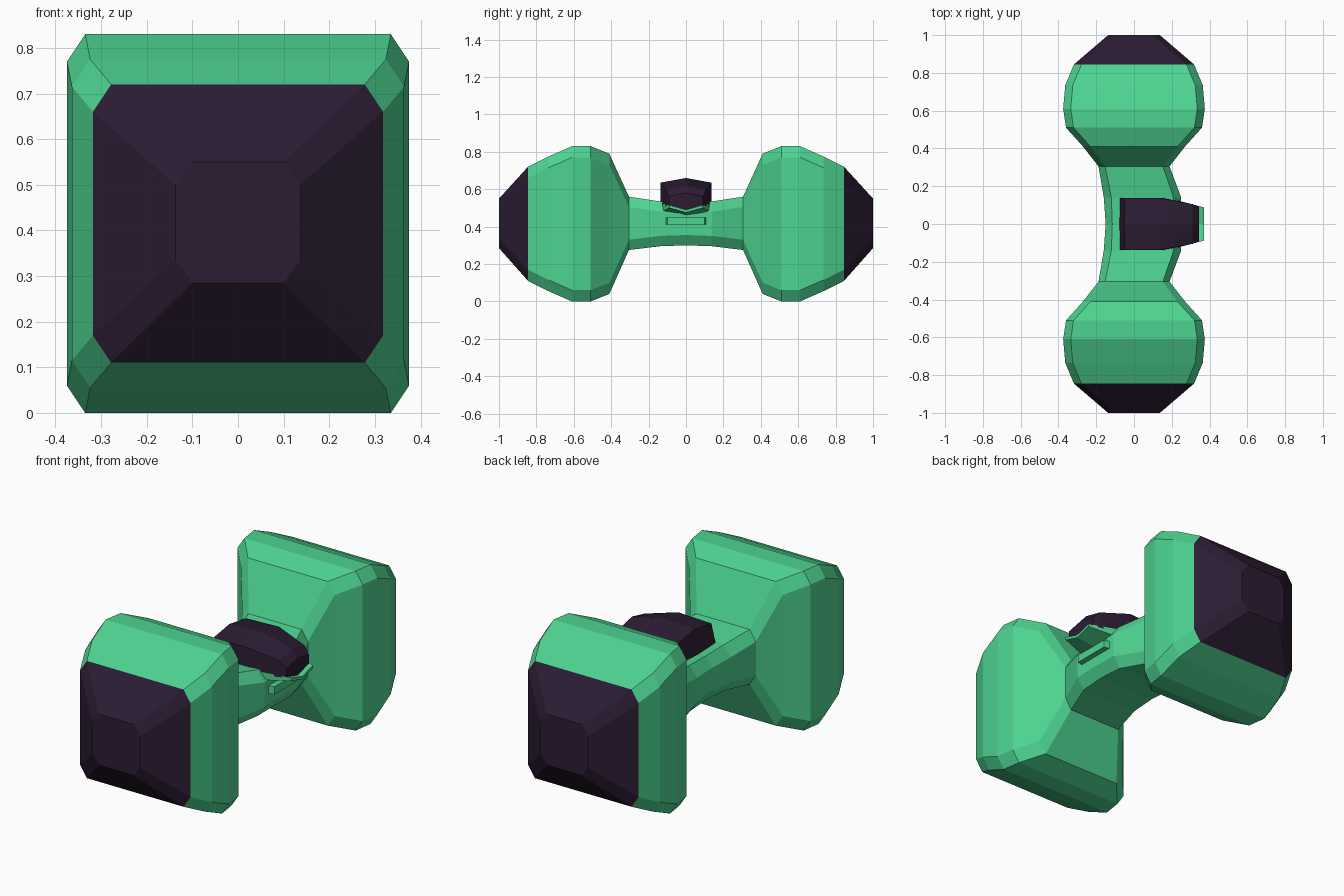
import bpy, bmesh
from mathutils import Vector

if "Cube" in bpy.data.objects:
    bpy.data.objects.remove(bpy.data.objects["Cube"])


def material(name, color):
    m = bpy.data.materials.new(name)
    m.diffuse_color = (*color, 1)
    m.use_nodes = True
    m.node_tree.nodes["Principled BSDF"].inputs["Base Color"].default_value = m.diffuse_color
    return m


GREEN = material("green", (0.075, 0.65, 0.28))
DARK = material("dark_plum", (0.025, 0.012, 0.034))


def loft(name, rings, mat, cap_start=True, cap_end=True):
    """Skin equal-length rings of points into one flat-shaded object."""
    bm = bmesh.new()
    loops = [[bm.verts.new(p) for p in r] for r in rings]
    n = len(loops[0])
    for a, b in zip(loops, loops[1:]):
        for i in range(n):
            j = (i + 1) % n
            bm.faces.new((a[i], a[j], b[j], b[i]))
    if cap_start:
        bm.faces.new(loops[0])
    if cap_end:
        bm.faces.new(loops[-1])
    bmesh.ops.recalc_face_normals(bm, faces=bm.faces[:])
    # an open shell may come out inverted: compare with its centre
    c = sum((v.co for v in bm.verts), Vector()) / len(bm.verts)
    if sum((f.calc_center_median() - c).dot(f.normal) * f.calc_area() for f in bm.faces) < 0:
        bmesh.ops.reverse_faces(bm, faces=bm.faces[:])
    me = bpy.data.meshes.new(name)
    bm.to_mesh(me)
    bm.free()
    me.materials.append(mat)
    ob = bpy.data.objects.new(name, me)
    bpy.context.collection.objects.link(ob)
    return ob


def octagon(y, xl, xr, z0, z1, cx, cz):
    """Chamfered rectangle in the xz plane."""
    return [(xl + cx, y, z0), (xr - cx, y, z0), (xr, y, z0 + cz), (xr, y, z1 - cz),
            (xr - cx, y, z1), (xl + cx, y, z1), (xl, y, z1 - cz), (xl, y, z0 + cz)]


# half profile from handle centre to end: y, left, right, bottom, top, chamfer x, chamfer z
PROFILE = [
    (0.00, -0.15, 0.25, 0.30, 0.53, 0.035, 0.055),
    (0.14, -0.16, 0.25, 0.295, 0.535, 0.04, 0.055),
    (0.305, -0.188, 0.188, 0.275, 0.56, 0.035, 0.055),
    (0.41, -0.27, 0.27, 0.04, 0.79, 0.04, 0.06),
    (0.51, -0.36, 0.36, 0.0, 0.83, 0.04, 0.06),
    (0.61, -0.375, 0.375, 0.0, 0.83, 0.04, 0.06),
    (0.735, -0.364, 0.364, 0.055, 0.775, 0.04, 0.06),
    (0.845, -0.318, 0.318, 0.11, 0.72, 0.04, 0.06),
]
half = [octagon(*p) for p in PROFILE]
other = [[(x, -y, z) for x, y, z in r] for r in half]

# handle with both heads
loft("body", other[:0:-1] + half, GREEN, False, False)

# dark end caps
for label, s in (("front", -1), ("back", 1)):
    loft(label + "_end_cap",
         [octagon(s * 0.845, -0.318, 0.318, 0.11, 0.72, 0.04, 0.06),
          octagon(s, -0.137, 0.137, 0.285, 0.55, 0.037, 0.05)],
         DARK, cap_start=False)


def hexagon(xt, xb, w, ts, tc, bs, bc):
    """Ridged section across y: top at xt, bottom at xb."""
    return [(xt, -w, ts), (xt, 0, tc), (xt, w, ts), (xb, w, bs), (xb, 0, bc), (xb, -w, bs)]


# dark pad with tapered nose
loft("pad", [hexagon(-0.05, -0.08, 0.137, 0.628, 0.65, 0.51, 0.49),
             hexagon(0.14, 0.16, 0.137, 0.635, 0.66, 0.51, 0.485),
             hexagon(0.31, 0.31, 0.105, 0.595, 0.62, 0.51, 0.485),
             hexagon(0.345, 0.345, 0.092, 0.56, 0.58, 0.512, 0.485)], DARK)

# green plate under the pad
loft("pad_plate", [hexagon(-0.07, -0.07, 0.135, 0.525, 0.50, 0.47, 0.45),
                   hexagon(0.18, 0.18, 0.138, 0.525, 0.50, 0.475, 0.455),
                   hexagon(0.37, 0.37, 0.088, 0.515, 0.49, 0.50, 0.475)], GREEN)

# small step below the plate
loft("lower_step", [hexagon(x, x, w, 0.45, 0.45, 0.41, 0.41)
                    for x, w in ((0.15, 0.13), (0.28, 0.1))], GREEN)
